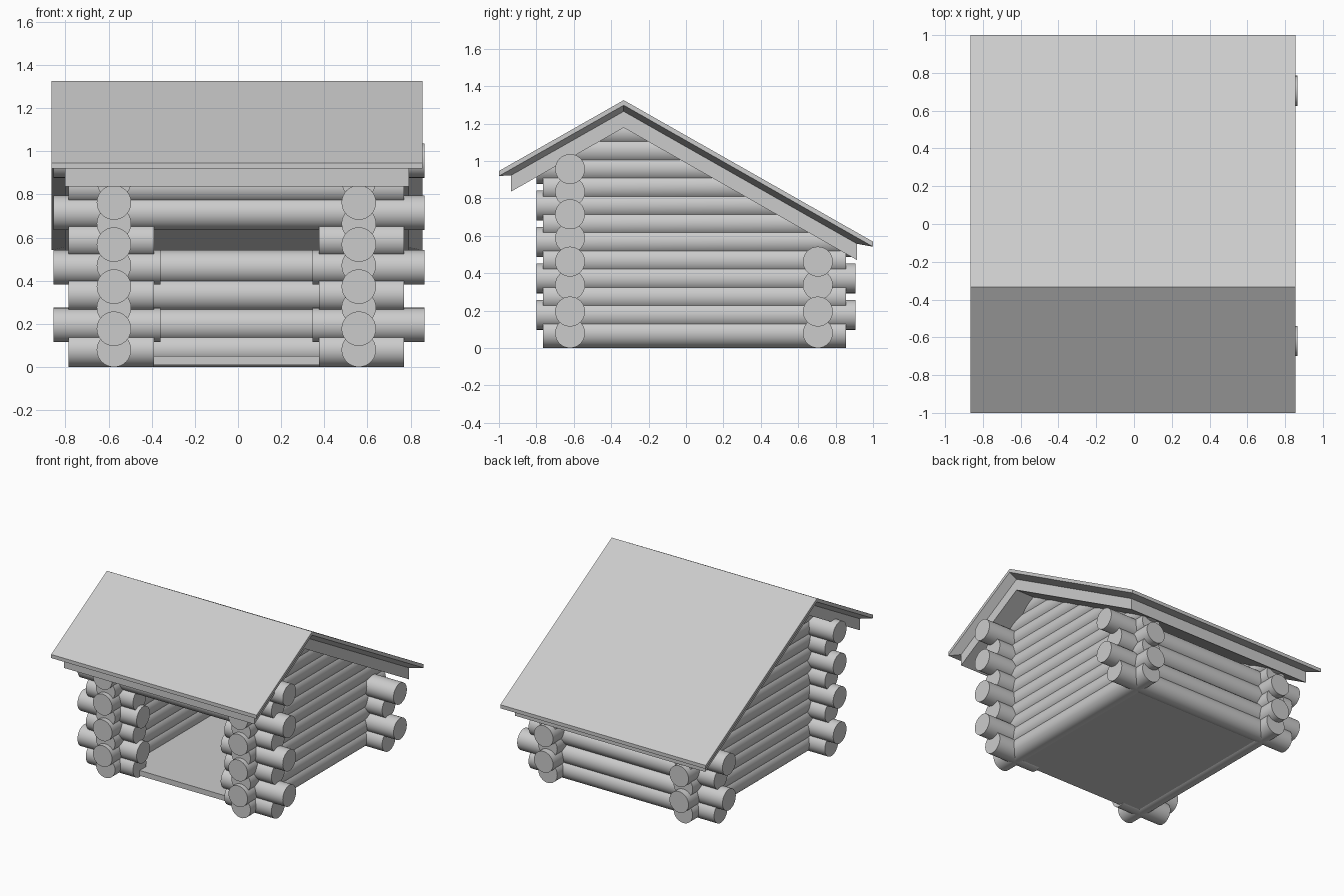
import bpy, bmesh
from mathutils import Vector, Matrix

if "Cube" in bpy.data.objects:
    bpy.data.objects.remove(bpy.data.objects["Cube"])

R = 0.08                      # log radius
CX = -0.0075                  # wall centre in x
RIDGE_Y, RIDGE_Z, SLOPE = -0.333, 1.325, 0.5675


def roof_z(y, drop):
    return RIDGE_Z - drop - SLOPE * abs(y - RIDGE_Y)


def finish(bm, name):
    bmesh.ops.recalc_face_normals(bm, faces=bm.faces[:])
    mesh = bpy.data.meshes.new(name)
    bm.to_mesh(mesh)
    bm.free()
    ob = bpy.data.objects.new(name, mesh)
    bpy.context.collection.objects.link(ob)
    return ob


def log(name, a, b, clip=False):
    a, b = Vector(a), Vector(b)
    d = b - a
    mat = Matrix.Translation((a + b) / 2) @ d.to_track_quat('Z', 'X').to_matrix().to_4x4()
    bm = bmesh.new()
    bmesh.ops.create_cone(bm, cap_ends=True, segments=32, radius1=R, radius2=R,
                          depth=d.length, matrix=mat)
    if clip:                  # trim against both roof slopes
        for side in (-1, 1):
            res = bmesh.ops.bisect_plane(
                bm, geom=bm.verts[:] + bm.edges[:] + bm.faces[:],
                plane_co=(0, RIDGE_Y, RIDGE_Z - 0.135),
                plane_no=(0, side * SLOPE, 1), clear_outer=True)
            cut = [e for e in res['geom_cut'] if isinstance(e, bmesh.types.BMEdge)]
            if cut:
                bmesh.ops.holes_fill(bm, edges=cut)
    ob = finish(bm, name)
    bpy.ops.object.select_all(action='DESELECT')
    ob.select_set(True)
    bpy.context.view_layer.objects.active = ob
    bpy.ops.object.shade_smooth_by_angle()


# Side walls: logs along y, alternately short and long, trimmed to the gable
for k in range(12):
    z = R + 0.0975 * k
    y0, y1 = ((-0.765, 0.855), (-0.80, 0.905))[k % 2]
    for side, x in (("left", CX - 0.5675), ("right", CX + 0.5675)):
        log(f"{side}_wall_log_{k}", (x, y0, z), (x, y1, z), clip=True)

# Front and back walls: logs along x, with a doorway in the front
for k, z in enumerate((0.08, 0.195, 0.337, 0.462, 0.588, 0.715, 0.835, 0.957)):
    x0, x1 = ((-0.785, 0.77), (-0.855, 0.865))[k % 2]
    door = ((-0.39, 0.375), (-0.36, 0.345))[k % 2]
    if k < 4:
        log(f"back_wall_log_{k}", (x0, 0.705, z), (x1, 0.705, z))
    if k < 5:
        log(f"front_left_log_{k}", (x0, -0.62, z), (door[0], -0.62, z))
        log(f"front_right_log_{k}", (door[1], -0.62, z), (x1, -0.62, z))
    else:
        log(f"front_lintel_log_{k}", (x0, -0.62, z), (x1, -0.62, z))

# Floor
bm = bmesh.new()
bmesh.ops.create_cube(bm, size=1, matrix=Matrix.Translation((CX, 0.0425, 0.03)) @
                      Matrix.Diagonal((1.135, 1.325, 0.04, 1)))
finish(bm, "floor")

# Roof: stacked rings (half width, front y, back y, drop) with a bevelled underside
bm = bmesh.new()
rings = []
for hw, yf, yb, drop in ((0.86, -1, 1, 0), (0.86, -1, 1, 0.027),
                         (0.797, -0.935, 0.915, 0.06), (0.797, -0.935, 0.915, 0.147)):
    pts = [(s * hw - 0.005, y, roof_z(y, drop))
           for s, ys in ((-1, (yf, RIDGE_Y, yb)), (1, (yb, RIDGE_Y, yf))) for y in ys]
    rings.append([bm.verts.new(p) for p in pts])
for a, b in zip(rings, rings[1:]):
    for i in range(6):
        j = (i + 1) % 6
        bm.faces.new((a[i], a[j], b[j], b[i]))
for r in (rings[0], rings[-1]):
    bm.faces.new((r[0], r[1], r[4], r[5]))
    bm.faces.new((r[1], r[2], r[3], r[4]))
finish(bm, "roof")
